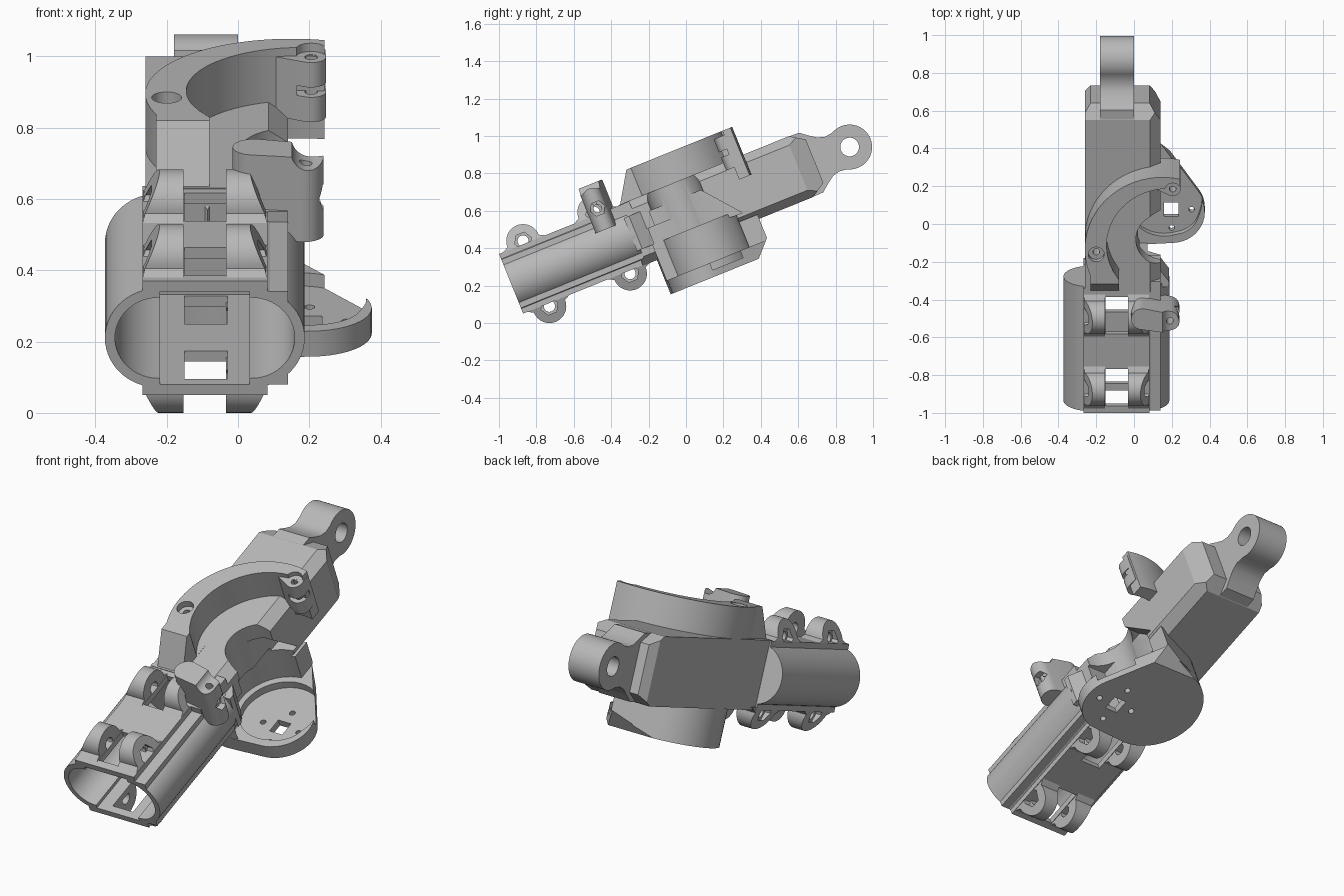
import bpy, bmesh
from math import sin, cos, acos, degrees, radians
from mathutils import Matrix
from mathutils.geometry import convex_hull_2d

cube = bpy.data.objects.get("Cube")
if cube:
    bpy.data.objects.remove(cube)

grey = bpy.data.materials.new("matte grey")
grey.use_nodes = True
COLOUR = (0.48, 0.48, 0.48, 1)
grey.diffuse_color = COLOUR
grey.node_tree.nodes["Principled BSDF"].inputs["Base Color"].default_value = COLOUR

X, U, W = 0, 1, 2      # across, along the tilted arm, perpendicular to it
MID = -0.093           # centre line of the twin tube
parts = []


def arc(cx, cy, r, a0=0, a1=360, n=40):
    steps = n if a1 - a0 == 360 else n + 1
    angles = [radians(a0 + (a1 - a0) * i / n) for i in range(steps)]
    return [(cx + r * cos(a), cy + r * sin(a)) for a in angles]


def rect(a0, b0, a1, b1):
    return [(a0, b0), (a1, b0), (a1, b1), (a0, b1)]


def hull(points):
    return [points[i] for i in convex_hull_2d(points)]


def prism(name, outline, axis, lo, hi, keep=True):
    """Extrude a 2D outline along one axis."""
    bm = bmesh.new()
    rings = []
    for t in (lo, hi):
        ring = []
        for p in outline:
            co = list(p)
            co.insert(axis, t)
            ring.append(bm.verts.new(co))
        bm.faces.new(ring)
        rings.append(ring)
    for i in range(len(outline)):
        j = (i + 1) % len(outline)
        bm.faces.new((rings[0][i], rings[0][j], rings[1][j], rings[1][i]))
    bmesh.ops.recalc_face_normals(bm, faces=bm.faces)
    mesh = bpy.data.meshes.new(name)
    bm.to_mesh(mesh)
    bm.free()
    obj = bpy.data.objects.new(name, mesh)
    bpy.context.scene.collection.objects.link(obj)
    if keep:
        mesh.materials.append(grey)
        parts.append(obj)
    return obj


def cut(targets, outline, axis, lo, hi):
    """Subtract a prism from each target."""
    cutter = prism("cutter", outline, axis, lo, hi, keep=False)
    cutter.hide_render = True
    for obj in targets:
        mod = obj.modifiers.new("cut", 'BOOLEAN')
        mod.operation, mod.solver, mod.object = 'DIFFERENCE', 'EXACT', cutter
        bpy.context.view_layer.update()
        graph = bpy.context.evaluated_depsgraph_get()
        mesh = bpy.data.meshes.new_from_object(obj.evaluated_get(graph))
        obj.modifiers.clear()
        obj.data = mesh
        mesh.materials.clear()
        mesh.materials.append(grey)
    bpy.data.objects.remove(cutter)


def twin_profile(half, height, r):
    """Flat-topped section with a round lobe on each side."""
    a = degrees(acos((half - 0.13) / r))
    right = [(half, -height)] + arc(0.13, 0, r, -a, a, 24) + [(half, height)]
    left = [(-x, -w) for x, w in right]
    return [(MID + x, w) for x, w in right + left]


# Twin tube with windows above and below
tube = prism("twin_tube", twin_profile(0.175, 0.172, 0.15), U, 0, 0.71)
rail = prism("tube_side_rail", rect(0.08, -0.14, 0.14, 0.14), U, 0, 0.71)
cut([tube, rail], twin_profile(0.125, 0.14, 0.122), U, -0.05, 0.67)
for u0, u1 in ((0.04, 0.25), (0.45, 0.66)):
    cut([tube], rect(-0.15, u0, -0.03, u1), W, -0.3, 0.3)
prism("tube_end_gusset", [(0.1, 0.69), (0.185, 0.69), (0.185, 0.72), (0.135, 0.79), (0.1, 0.79)],
      W, -0.09, 0.1)

# Tapered hinge lugs, in pairs above and below the tube
for level, side, rear in (("upper", 1, 0.555), ("lower", -1, 0.61)):
    for place, u in (("front", 0.145), ("rear", rear)):
        for hand, sx in (("right", -1), ("left", 1)):
            shape = [(-0.14, 0.16), (-0.11, 0.178)] + arc(0, 0.188, 0.09, 180, 0, 24)
            shape += [(0.11, 0.178), (0.14, 0.16)]
            outline = [(u + a, side * b) for a, b in shape]
            inner, outer = MID + sx * 0.06, MID + sx * 0.175
            lug = prism(f"{level}_{place}_{hand}_lug", outline, X, inner, outer)
            for v in lug.data.vertices:
                if abs(v.co.x - outer) < 0.001:
                    v.co.x -= sx * max(0, abs(v.co.z) - 0.172) * 0.45
            cut([lug], arc(u, side * 0.188, 0.03, n=24), X, -0.4, 0.3)
            pocket = arc(u, side * 0.188, 0.048, n=6)
            cut([lug], pocket, X, *sorted((MID + sx * 0.135, MID + sx * 0.25)))

# Main arm with chamfered side and end
section = [(-0.26, -0.175), (0.085, -0.175), (0.14, -0.13),
           (0.14, 0.13), (0.085, 0.175), (-0.26, 0.175)]
arm = prism("main_arm", section, U, 0.69, 1.75)
for s in (1, -1):
    cut([arm], [(1.67, s * 0.176), (1.67, s * 0.19), (1.79, s * 0.19), (1.79, s * 0.1)], X, -0.5, 0.5)
cut([arm], [(0.15, 1.64), (0.15, 1.78), (0.08, 1.78), (0.08, 1.755)], W, -0.5, 0.5)
cut([arm], [(-0.27, 1.69), (-0.27, 1.78), (-0.21, 1.78)], W, -0.5, 0.5)

# Eye at the end of the arm, on a flared neck
neck = [(1.64, -0.174), (1.73, -0.172), (1.77, -0.14), (1.81, -0.112), (1.85, -0.1)]
eye_shape = neck + arc(1.952, 0, 0.12, -118, 118, 36) + [(u, -w) for u, w in neck[::-1]]
eye = prism("end_eye", eye_shape, X, -0.18, 0.0)
cut([eye], arc(1.952, 0, 0.05), X, -0.5, 0.5)

# Upper open ring with its sloped front end
ring_shape = arc(0.15, 1.0, 0.41, 77, 235, 48) + arc(0.18, 1.02, 0.325, 235, 79, 40)
ring = prism("upper_ring", ring_shape, W, 0.06, 0.335)
ramp = prism("ring_front_ramp", [(0.69, 0.16), (0.80, 0.335), (0.9, 0.335), (0.9, 0.16)],
             X, -0.23, -0.08)
cut([ramp], arc(0.18, 1.02, 0.325), W, 0.176, 0.5)
cut([ring], [(0.50, 0.0), (0.59, 0.0), (0.69, 0.16), (0.80, 0.335), (0.80, 0.4), (0.50, 0.4)],
    X, -0.5, 0.5)
cut([ring], rect(-0.08, 0.5, 0.5, 0.86), W, -0.1, 0.5)
cut([ring, ramp], arc(-0.2, 0.97, 0.042, n=24), W, 0.3, 0.5)
cut([ring, ramp], arc(-0.2, 0.97, 0.018, n=20), W, 0.18, 0.5)

# Split tab at the back of the ring
tab = prism("ring_split_tab", hull(arc(0.205, 1.335, 0.042, n=24) + rect(0.1, 1.34, 0.245, 1.39)),
            W, 0.13, 0.31)
cut([tab], rect(0.165, 1.26, 0.26, 1.37), W, 0.205, 0.235)
cut([ring], arc(0.205, 1.335, 0.042, n=24), W, 0.309, 0.5)
cut([tab], arc(0.205, 1.335, 0.018, n=20), W, 0.0, 0.5)

# Lower cup and its teardrop mounting plate, chamfered at the back
circle = arc(0, 1.03, 0.26, n=64)
cup_outline = hull([p for p in circle if p[0] < 0.14] + [(0.14, 0.81), (0.14, 1.36)])
cup = prism("lower_cup", cup_outline, W, -0.33, -0.15)
plate_outline = hull(circle + arc(0.2, 0.956, 0.175) + [(0.14, 1.35)])
plate = prism("mounting_plate", plate_outline, W, -0.372, -0.295)
cut([cup, plate], [(1.27, -0.38), (1.45, -0.38), (1.45, -0.19), (1.365, -0.28)], X, -0.5, 0.5)

# Throat through the arm, with a wider cavity and open front beneath it
cut([arm], arc(0.16, 0.99, 0.15, n=56), W, -0.5, 0.5)
cut([arm, cup], arc(0.16, 1.025, 0.23, n=56), W, -0.5, -0.09)
cut([arm], [(0.83, 0.083), (1.128, 0.083), (1.287, -0.11), (0.83, -0.11)], X, 0.03, 0.3)
cut([arm, cup], rect(0.02, 0.78, 0.3, 0.95), W, -0.5, 0.0)
cut([plate], hull(arc(0.16, 1.02, 0.2) + arc(0.21, 0.965, 0.135)), W, -0.335, 0)
cut([plate], rect(0.16, 0.915, 0.235, 0.995), W, -0.5, 0)
for dx, du in ((0.105, 0), (0, 0.105), (0, -0.105), (-0.105, 0)):
    cut([plate], arc(0.2 + dx, 0.956 + du, 0.015, n=16), W, -0.5, 0)

# Clamp block beside the tube
clamp = prism("clamp_block", hull(arc(0.045, 0.6, 0.06) + arc(0.185, 0.575, 0.055)), W, 0.08, 0.335)
cut([clamp], arc(0.2, 0.345, 0.05), U, 0.4, 0.8)
cut([clamp], arc(0.58, 0.2, 0.042, n=6), X, 0.205, 0.4)
cut([clamp], arc(0.58, 0.2, 0.022, n=20), X, -0.2, 0.4)
cut([clamp], arc(0.19, 0.575, 0.018, n=20), W, 0.2, 0.5)
prism("clamp_foot", rect(0.0, 0.52, 0.14, 0.75), W, 0.08, 0.172)

# Tilt everything into place and shade
place = Matrix.Translation((0, -0.935, 0.21)) @ Matrix.Rotation(radians(22), 4, 'X')
bpy.ops.object.select_all(action='DESELECT')
for obj in parts:
    obj.matrix_world = place
    obj.select_set(True)
bpy.context.view_layer.objects.active = parts[0]
bpy.ops.object.shade_smooth_by_angle(angle=radians(30))
